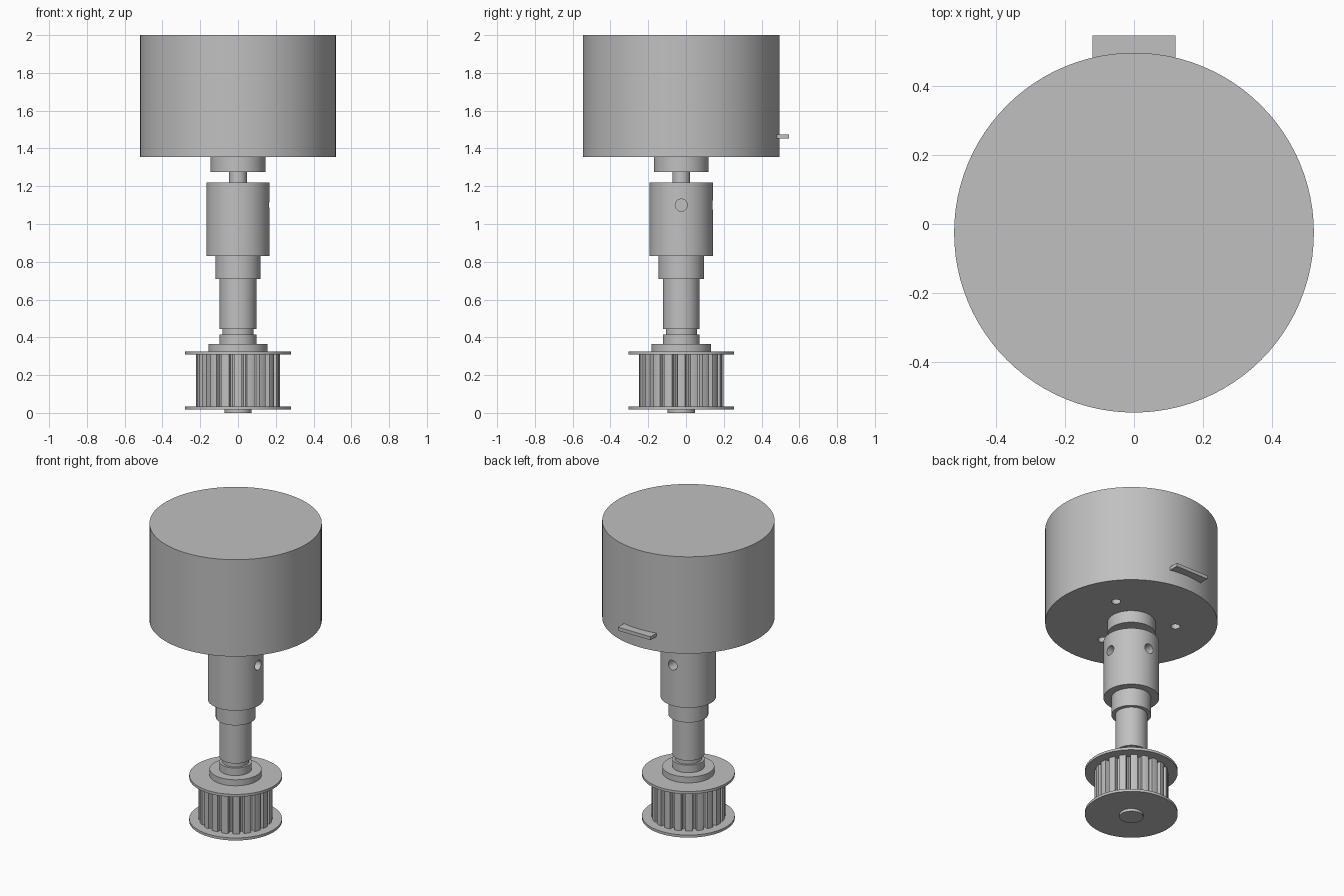
import bpy, bmesh, math

cube = bpy.data.objects.get("Cube")
if cube:
    bpy.data.objects.remove(cube, do_unlink=True)

AXIS_Y = -0.025  # the motor axis sits slightly forward of the centre

metal = bpy.data.materials.new("grey metal")
metal.use_nodes = True
GREY = (0.53, 0.53, 0.53, 1)
metal.diffuse_color = GREY
metal.node_tree.nodes["Principled BSDF"].inputs["Base Color"].default_value = GREY


def finish(obj):
    """Smooth the round sides and keep the rims sharp."""
    bpy.ops.object.select_all(action='DESELECT')
    obj.select_set(True)
    bpy.context.view_layer.objects.active = obj
    bpy.ops.object.shade_smooth_by_angle(angle=math.radians(25))


def prism(name, outline, z0, z1):
    """Extrude a closed outline around the axis from z0 to z1."""
    bm = bmesh.new()
    face = bm.faces.new([bm.verts.new((x, y + AXIS_Y, z0)) for x, y in outline])
    top = bmesh.ops.extrude_face_region(bm, geom=[face])["geom"]
    bmesh.ops.translate(bm, vec=(0, 0, z1 - z0),
                        verts=[g for g in top if isinstance(g, bmesh.types.BMVert)])
    bmesh.ops.recalc_face_normals(bm, faces=bm.faces)
    mesh = bpy.data.meshes.new(name)
    bm.to_mesh(mesh)
    bm.free()
    mesh.materials.append(metal)
    obj = bpy.data.objects.new(name, mesh)
    bpy.context.collection.objects.link(obj)
    return obj


def disc(name, radius, z0, z1, sides=96):
    ring = [(radius * math.cos(2 * math.pi * i / sides),
             radius * math.sin(2 * math.pi * i / sides)) for i in range(sides)]
    return prism(name, ring, z0, z1)


def drill(obj, location, rotation, radius, depth):
    """Cut a blind round hole centred at location."""
    bpy.ops.mesh.primitive_cylinder_add(vertices=32, radius=radius, depth=depth,
                                        location=location, rotation=rotation)
    cutter = bpy.context.object
    cutter.hide_render = True
    cutter.data.materials.append(metal)
    mod = obj.modifiers.new("hole", 'BOOLEAN')
    mod.operation = 'DIFFERENCE'
    mod.solver = 'EXACT'
    mod.object = cutter
    bpy.context.view_layer.objects.active = obj
    bpy.ops.object.modifier_apply(modifier=mod.name)
    bpy.data.objects.remove(cutter, do_unlink=True)


# Turned parts: name, radius, bottom, top
TURNED = [
    ("motor_body", 0.52, 1.355, 2.0),
    ("motor_boss", 0.145, 1.275, 1.355),
    ("motor_shaft", 0.047, 1.22, 1.275),
    ("coupler", 0.168, 0.83, 1.22),
    ("coupler_collar", 0.12, 0.71, 0.83),
    ("drive_shaft", 0.097, 0.445, 0.71),
    ("shaft_groove", 0.082, 0.415, 0.445),
    ("shaft_lip", 0.097, 0.365, 0.415),
    ("pulley_hub", 0.157, 0.325, 0.365),
    ("upper_flange", 0.28, 0.308, 0.325),
    ("lower_flange", 0.28, 0.018, 0.035),
    ("shaft_end", 0.072, 0.0, 0.018),
]
parts = {name: disc(name, r, z0, z1) for name, r, z0, z1 in TURNED}

# Three mounting holes under the motor
for deg in (30, 150, 270):
    a = math.radians(deg)
    drill(parts["motor_body"],
          (0.27 * math.cos(a), AXIS_Y + 0.27 * math.sin(a), 1.355), (0, 0, 0), 0.028, 0.2)

# Two set screw holes in the coupler, a quarter turn apart
drill(parts["coupler"], (0.15, AXIS_Y, 1.1), (0, math.pi / 2, 0), 0.032, 0.2)
drill(parts["coupler"], (0, AXIS_Y + 0.15, 1.1), (math.pi / 2, 0, 0), 0.032, 0.2)

# Toothed belt pulley: (fraction of pitch, radius) for one tooth and gap
TEETH = 20
TOOTH = [(-0.30, 0.222), (-0.15, 0.223), (0.0, 0.223), (0.15, 0.223), (0.30, 0.222),
         (0.36, 0.195), (0.5, 0.19), (0.64, 0.195)]
outline = []
for i in range(TEETH):
    for f, r in TOOTH:
        a = (i + f) * 2 * math.pi / TEETH
        outline.append((r * math.cos(a), r * math.sin(a)))
parts["pulley_teeth"] = prism("pulley_teeth", outline, 0.035, 0.308)

# Flat connector tab on the back of the motor
tab = [(-0.12, 0.48), (0.12, 0.48), (0.12, 0.57), (-0.12, 0.57)]
parts["connector_tab"] = prism("connector_tab", tab, 1.452, 1.475)

for obj in parts.values():
    finish(obj)
